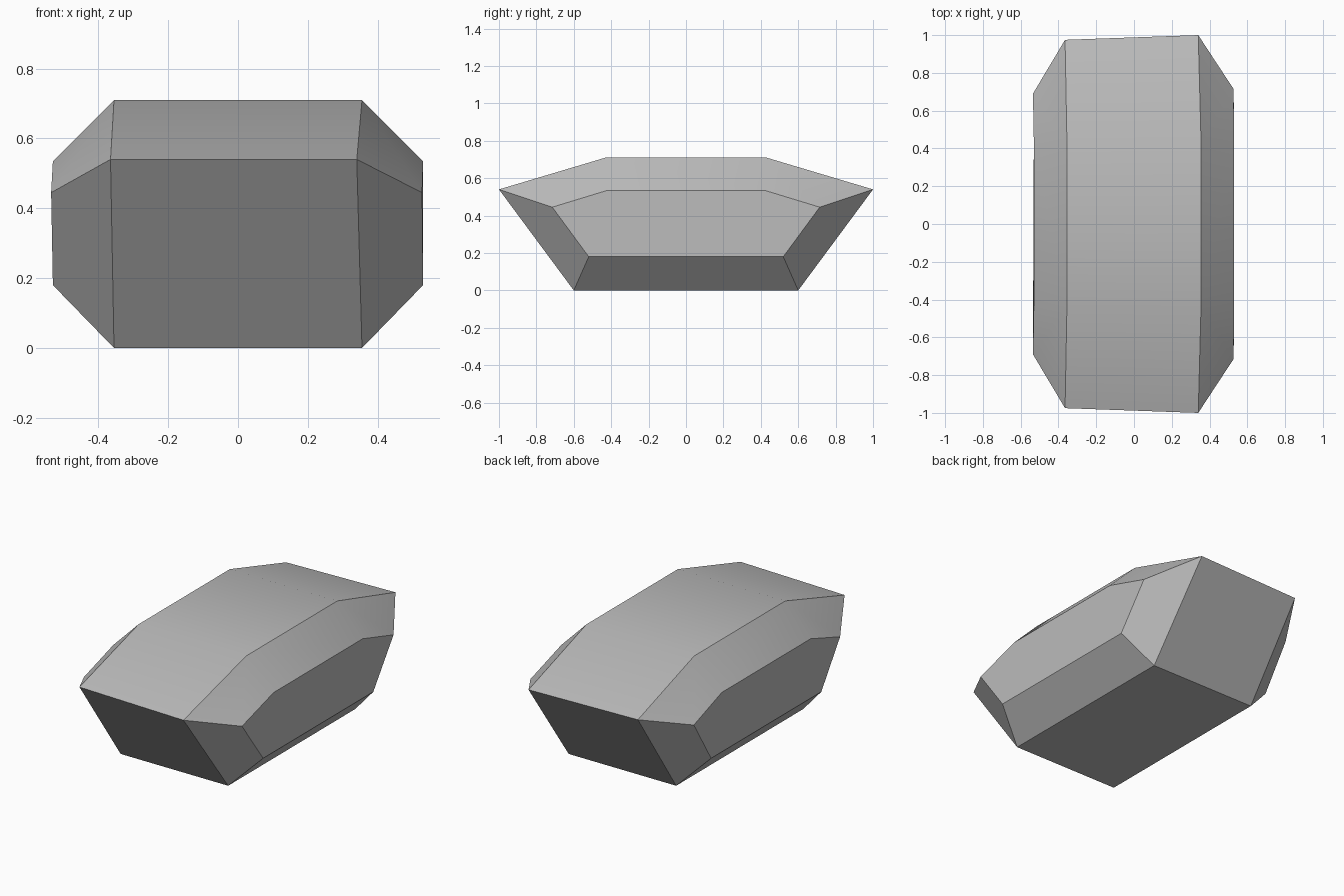
import bpy
import bmesh
import math

cube = bpy.data.objects.get("Cube")
if cube:
    bpy.data.objects.remove(cube, do_unlink=True)

# Stone material
grey = bpy.data.materials.new("stone_grey")
grey.use_nodes = True
colour = (0.5, 0.5, 0.5, 1)
grey.diffuse_color = colour
grey.node_tree.nodes["Principled BSDF"].inputs["Base Color"].default_value = colour

# Corner points of each flank, as x, half length in y, and height
FLANKS = {
    "left": {
        "roof": (0.355, 0.43, 0.71), "tip": (0.34, 1.0, 0.54),
        "base": (0.355, 0.6, 0), "shoulder": (0.53, 0.42, 0.535),
        "cheek": (0.527, 0.715, 0.445), "skirt": (0.53, 0.52, 0.18)},
    "right": {
        "roof": (-0.355, 0.43, 0.71), "tip": (-0.365, 0.975, 0.54),
        "base": (-0.355, 0.6, 0), "shoulder": (-0.53, 0.42, 0.535),
        "cheek": (-0.535, 0.69, 0.445), "skirt": (-0.53, 0.52, 0.18)},
}

bm = bmesh.new()
verts = {}
for side, points in FLANKS.items():
    for name, (x, y, z) in points.items():
        for end in (-1, 1):
            verts[side, name, end] = bm.verts.new((x, y * end, z))


def face(*keys):
    bm.faces.new([verts[key] for key in keys])


def lengthwise(a, b):
    """Quad running from front to back between two corner lines."""
    face((*a, -1), (*a, 1), (*b, 1), (*b, -1))


# Flat roof and underside
for name in ("roof", "base"):
    lengthwise(("left", name), ("right", name))

# Sloping roof ends and undercut end walls
for end in (-1, 1):
    for upper, lower in (("roof", "tip"), ("tip", "base")):
        face(("left", upper, end), ("right", upper, end),
             ("right", lower, end), ("left", lower, end))

# Flanks with chamfers above, below and at the corners
for side in FLANKS:
    lengthwise((side, "roof"), (side, "shoulder"))
    lengthwise((side, "skirt"), (side, "base"))
    outline = ("shoulder", "cheek", "skirt")
    face(*[(side, name, -1) for name in outline],
         *[(side, name, 1) for name in reversed(outline)])
    for end in (-1, 1):
        for ring in (("roof", "tip", "cheek", "shoulder"),
                     ("tip", "base", "skirt", "cheek")):
            face(*[(side, name, end) for name in ring])

bmesh.ops.recalc_face_normals(bm, faces=bm.faces[:])
mesh = bpy.data.meshes.new("faceted_stone")
bm.to_mesh(mesh)
bm.free()
mesh.materials.append(grey)

stone = bpy.data.objects.new("faceted_stone", mesh)
bpy.context.collection.objects.link(stone)
bpy.context.view_layer.objects.active = stone
stone.select_set(True)
bpy.ops.object.shade_smooth_by_angle(angle=math.radians(30))
